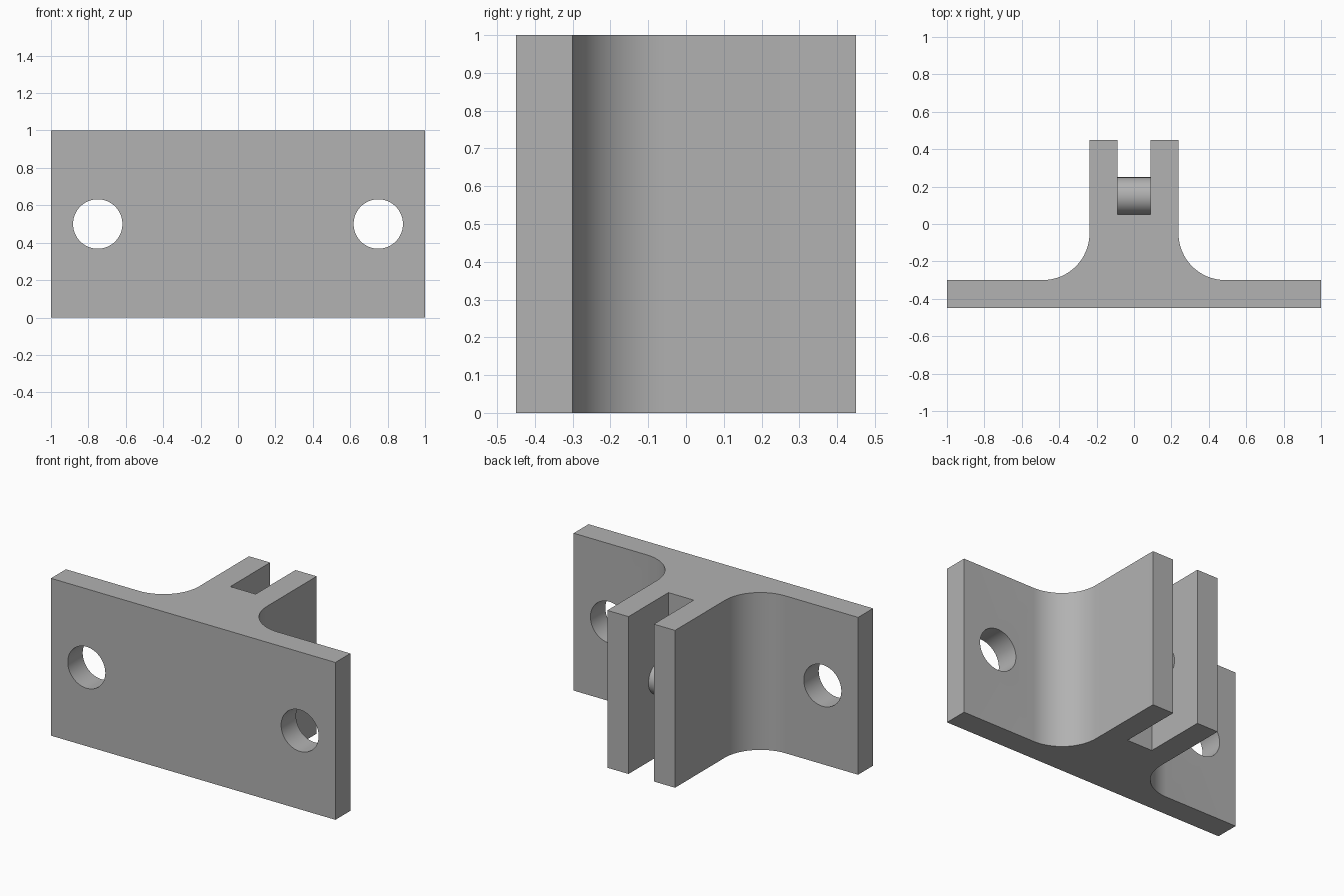
import bpy
import bmesh
from math import cos, sin, pi, radians
from mathutils import Matrix

cube = bpy.data.objects.get("Cube")
if cube:
    bpy.data.objects.remove(cube, do_unlink=True)

HEIGHT = 1.0
FLANGE_BACK = -0.30
PRONG_X, SLOT_X, SLOT_FLOOR = 0.238, 0.089, 0.05
FILLET = 0.25
HOLE_X, HOLE_R = 0.75, 0.132
PIN_Y, PIN_R = 0.15, 0.1

steel = bpy.data.materials.new("grey metal")
steel.use_nodes = True
grey = (0.445, 0.445, 0.445, 1.0)
steel.diffuse_color = grey
steel.node_tree.nodes["Principled BSDF"].inputs["Base Color"].default_value = grey


def finish(name, bm):
    bmesh.ops.recalc_face_normals(bm, faces=bm.faces)
    mesh = bpy.data.meshes.new(name)
    bm.to_mesh(mesh)
    bm.free()
    mesh.materials.append(steel)
    obj = bpy.data.objects.new(name, mesh)
    bpy.context.collection.objects.link(obj)
    return obj


def add_cylinder(bm, radius, length, location, axis):
    matrix = Matrix.Translation(location) @ Matrix.Rotation(radians(90), 4, axis)
    bmesh.ops.create_cone(bm, cap_ends=True, segments=64, radius1=radius,
                          radius2=radius, depth=length, matrix=matrix)


def smooth(obj):
    bpy.ops.object.select_all(action='DESELECT')
    obj.select_set(True)
    bpy.context.view_layer.objects.active = obj
    bpy.ops.object.shade_smooth_by_angle(angle=radians(30))


# Bracket: right half of the plan outline, mirrored, then extruded upward
half = [(1.0, -0.45), (1.0, FLANGE_BACK)]
for i in range(17):
    a = 1.5 * pi - i * pi / 32
    half.append((PRONG_X + FILLET + FILLET * cos(a),
                 FLANGE_BACK + FILLET + FILLET * sin(a)))
half += [(PRONG_X, 0.45), (SLOT_X, 0.45), (SLOT_X, SLOT_FLOOR)]
outline = half + [(-x, y) for x, y in reversed(half)]

bm = bmesh.new()
base = bm.faces.new([bm.verts.new((x, y, 0)) for x, y in outline])
top = bmesh.ops.extrude_face_region(bm, geom=[base])["geom"]
bmesh.ops.translate(bm, vec=(0, 0, HEIGHT),
                    verts=[v for v in top if isinstance(v, bmesh.types.BMVert)])
bracket = finish("bracket", bm)

# Bolt holes through the flange
bm = bmesh.new()
for side in (-1, 1):
    add_cylinder(bm, HOLE_R, 0.6, (side * HOLE_X, -0.375, HEIGHT / 2), 'X')
cutter = finish("bolt_hole_cutter", bm)
cutter.hide_render = True
cutter.hide_viewport = True
cut = bracket.modifiers.new("bolt holes", 'BOOLEAN')
cut.operation = 'DIFFERENCE'
cut.solver = 'EXACT'
cut.object = cutter
bpy.context.view_layer.objects.active = bracket
bpy.ops.object.modifier_apply(modifier=cut.name)
bpy.data.objects.remove(cutter, do_unlink=True)
smooth(bracket)

# Cross pin between the prongs
bm = bmesh.new()
add_cylinder(bm, PIN_R, 2 * SLOT_X, (0, PIN_Y, HEIGHT / 2), 'Y')
smooth(finish("cross_pin", bm))
